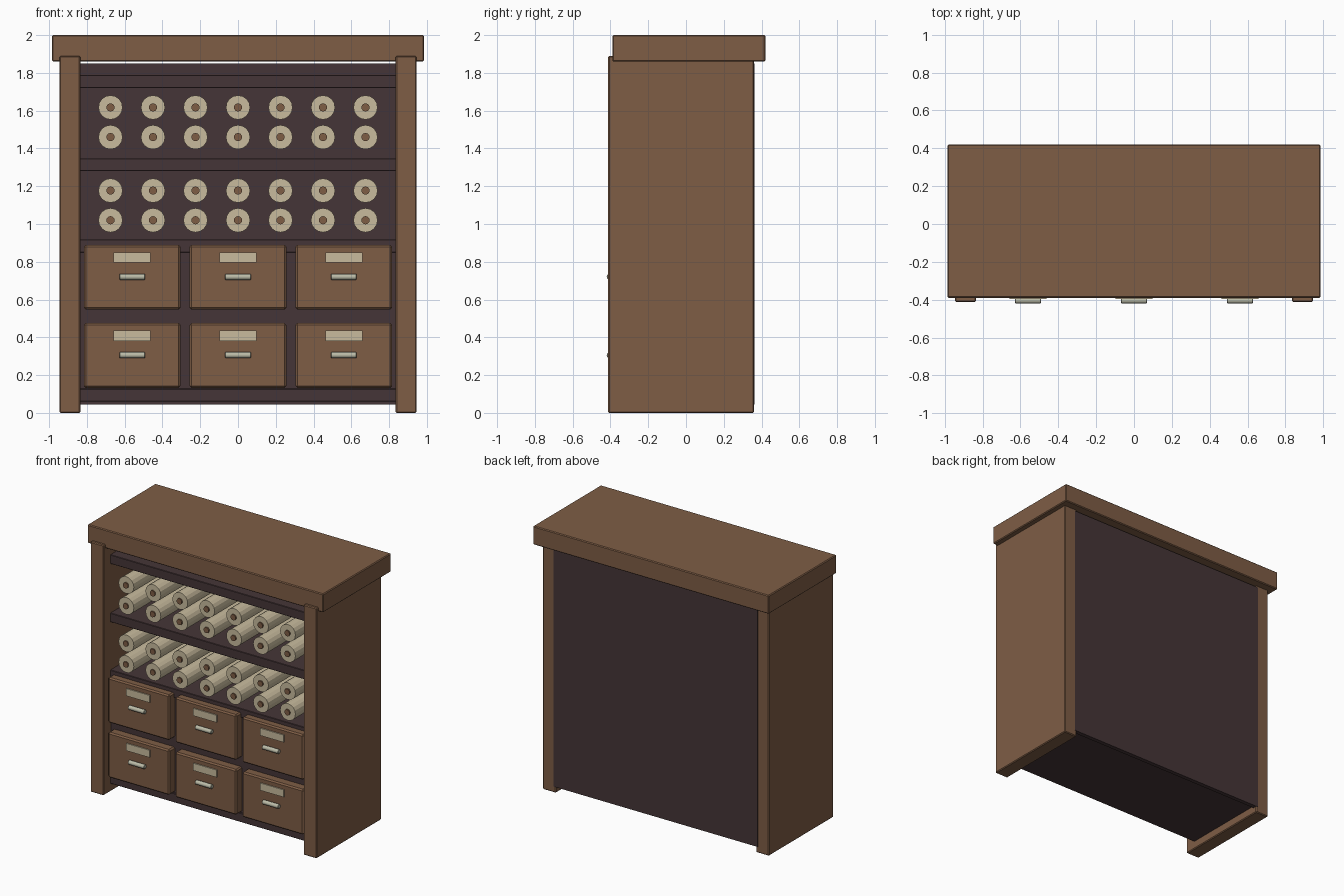
import bpy
import math

cube = bpy.data.objects.get("Cube")
if cube:
    bpy.data.objects.remove(cube, do_unlink=True)


def material(name, rgb):
    mat = bpy.data.materials.new(name)
    mat.use_nodes = True
    mat.diffuse_color = (*rgb, 1)
    bsdf = next(n for n in mat.node_tree.nodes if n.type == 'BSDF_PRINCIPLED')
    bsdf.inputs["Base Color"].default_value = (*rgb, 1)
    return mat


wood = material("brown wood", (0.21, 0.11, 0.06))
dark = material("dark wood", (0.06, 0.036, 0.038))
paper = material("cream paper", (0.58, 0.50, 0.34))
metal = material("pale metal", (0.50, 0.50, 0.39))


def bevel(obj, width):
    mod = obj.modifiers.new("soft edges", 'BEVEL')
    mod.width = width
    mod.segments = 1


def box(name, x, y, z, mat, edge=0.0):
    """Box from (low, high) ranges on each axis."""
    ranges = (x, y, z)
    bpy.ops.mesh.primitive_cube_add(size=1, location=[(a + b) / 2 for a, b in ranges])
    obj = bpy.context.object
    obj.name = name
    obj.scale = [b - a for a, b in ranges]
    bpy.ops.object.transform_apply(location=False, rotation=False, scale=True)
    obj.data.materials.append(mat)
    if edge:
        bevel(obj, edge)
    return obj


def rod(name, radius, length, location, rotation, mat, sides):
    bpy.ops.mesh.primitive_cylinder_add(vertices=sides, radius=radius, depth=length,
                                        location=location, rotation=rotation)
    obj = bpy.context.object
    obj.name = name
    obj.data.materials.append(mat)
    return obj


# Outer case
box("top_slab", (-0.985, 0.985), (-0.39, 0.42), (1.86, 2.0), wood, 0.006)
for side, s in (("left", 1), ("right", -1)):
    box(side + "_side", sorted((0.835 * s, 0.945 * s)), (-0.412, 0.36), (0, 1.89), wood, 0.006)
box("back_panel", (-0.852, 0.852), (0.33, 0.362), (0.045, 1.85), dark)

# Shelves, and the block that the drawers sit in
for i, low in enumerate((0.06, 0.85, 1.28, 1.72)):
    box(f"shelf_{i + 1}", (-0.838, 0.838), (-0.33, 0.335), (low, low + 0.068), dark, 0.003)
box("drawer_housing", (-0.838, 0.838), (-0.32, 0.335), (0.12, 0.86), dark)

# Drawers with label plates and bar handles
for row, base in (("lower", 0.133), ("upper", 0.547)):
    for column, x in (("right", -0.56), ("middle", 0), ("left", 0.56)):
        name = f"{row}_{column}_drawer"
        box(name, (x - 0.256, x + 0.256), (-0.387, -0.3), (base, base + 0.342), wood, 0.01)
        box(name + "_label", (x - 0.098, x + 0.098), (-0.395, -0.386),
            (base + 0.248, base + 0.303), paper)
        handle = rod(name + "_handle", 0.016, 0.136, (x, -0.404, base + 0.173),
                     (0, math.pi / 2, 0), metal, 12)
        bevel(handle, 0.003)
        bpy.ops.object.shade_smooth_by_angle()

# Rolls of paper on wooden cores
along_y = (math.pi / 2, 0, 0)
for row, z in enumerate((1.02, 1.177, 1.46, 1.617)):
    for column in range(7):
        x = (column - 3) * 0.225
        tag = f"{row + 1}_{column + 1}"
        rod("paper_roll_" + tag, 0.064, 0.68, (x, -0.03, z), along_y, paper, 16)
        rod("roll_core_" + tag, 0.022, 0.69, (x, -0.035, z), along_y, wood, 10)
